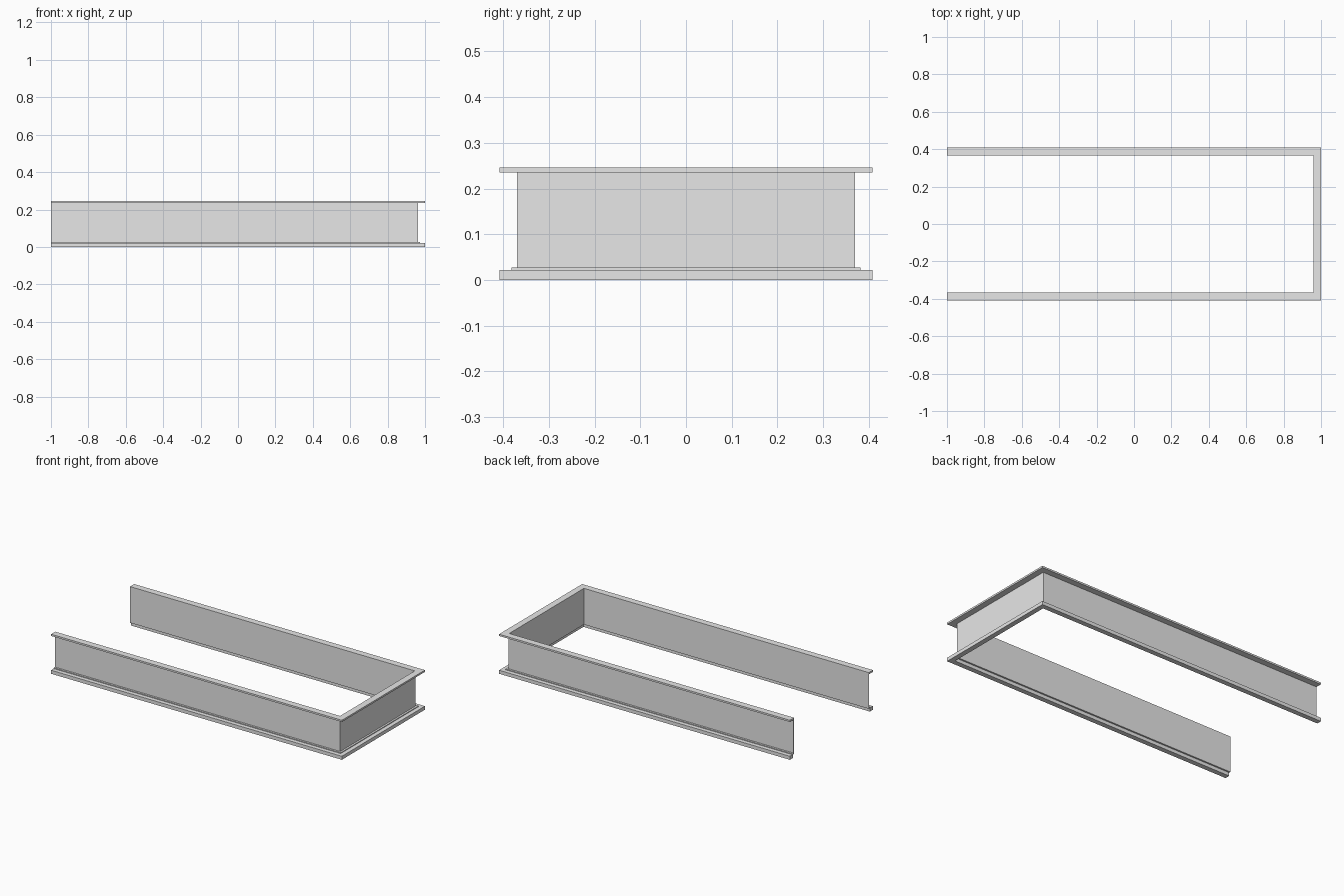
import bpy
import bmesh

old = bpy.data.objects.get("Cube")
if old:
    bpy.data.objects.remove(old, do_unlink=True)

steel = bpy.data.materials.new("light_grey")
steel.use_nodes = True
GREY = (0.8, 0.8, 0.8, 1)
steel.diffuse_color = GREY
steel.node_tree.nodes["Principled BSDF"].inputs["Base Color"].default_value = GREY

HALF_X, HALF_Y = 1.0, 0.408


def sweep_frame(name, profile):
    """Sweep an (inset, z) outline along three sides, with mitred corners."""
    bm = bmesh.new()
    rings = []
    # Stations: open end, two corners, open end
    for end, side in ((-1, -1), (1, -1), (1, 1), (-1, 1)):
        ring = []
        for inset, z in profile:
            x = HALF_X - inset if end > 0 else -HALF_X
            ring.append(bm.verts.new((x, side * (HALF_Y - inset), z)))
        rings.append(ring)
    n = len(profile)
    for a, b in zip(rings, rings[1:]):
        for i in range(n):
            j = (i + 1) % n
            bm.faces.new((a[i], a[j], b[j], b[i]))
    bm.faces.new(rings[0])
    bm.faces.new(rings[-1])
    bmesh.ops.recalc_face_normals(bm, faces=bm.faces)
    mesh = bpy.data.meshes.new(name)
    bm.to_mesh(mesh)
    bm.free()
    mesh.materials.append(steel)
    obj = bpy.data.objects.new(name, mesh)
    bpy.context.collection.objects.link(obj)
    return obj


# Thin web with a top flange, a stepped ledge and a bottom lip
WEB_OUT, WEB_IN = 0.038, 0.041
STEP, LIP_IN = 0.026, 0.031
TOP, FLANGE = 0.246, 0.235
LEDGE, LIP_TOP, LEDGE_BOTTOM = 0.027, 0.022, 0.021

sweep_frame("u_shaped_rail", [
    (WEB_IN, TOP), (0, TOP), (0, FLANGE), (WEB_OUT, FLANGE),
    (WEB_OUT, LEDGE), (STEP, LEDGE), (STEP, LIP_TOP), (0, LIP_TOP),
    (0, 0), (LIP_IN, 0), (LIP_IN, LEDGE_BOTTOM), (WEB_IN, LEDGE_BOTTOM),
])
